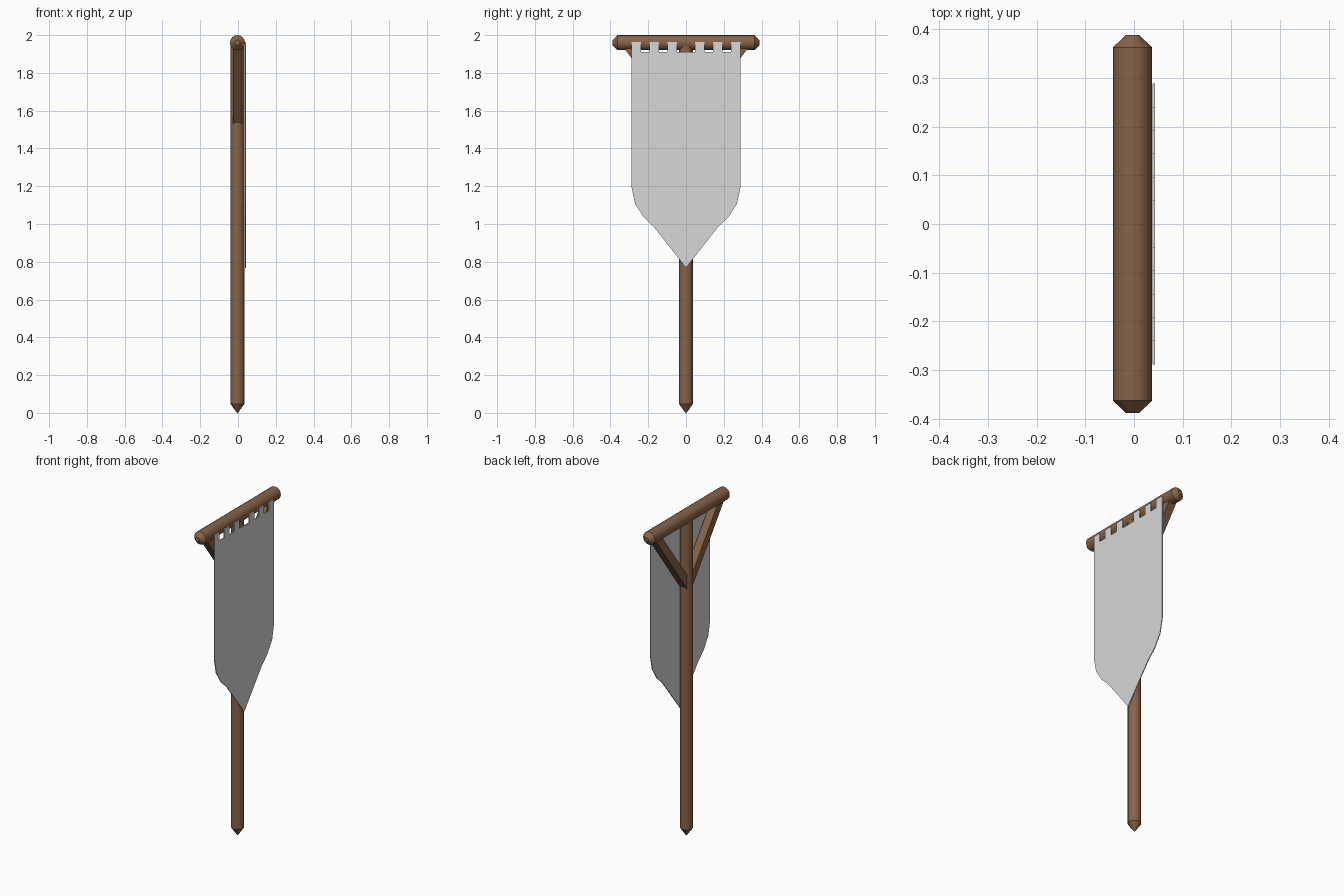
import bpy, bmesh, math
from mathutils import Matrix, Vector

if "Cube" in bpy.data.objects:
    bpy.data.objects.remove(bpy.data.objects["Cube"])


def material(name, rgb):
    m = bpy.data.materials.new(name)
    m.diffuse_color = (*rgb, 1)
    m.use_nodes = True
    m.node_tree.nodes["Principled BSDF"].inputs["Base Color"].default_value = m.diffuse_color
    return m


WOOD = material("brown wood", (0.245, 0.125, 0.063))
CLOTH = material("light grey cloth", (0.68, 0.68, 0.68))
CX = -0.003  # axis of the pole and bar


def finish(name, bm, mat, smooth=False):
    bmesh.ops.recalc_face_normals(bm, faces=bm.faces)
    me = bpy.data.meshes.new(name)
    bm.to_mesh(me)
    bm.free()
    me.materials.append(mat)
    ob = bpy.data.objects.new(name, me)
    bpy.context.collection.objects.link(ob)
    if smooth:
        bpy.ops.object.select_all(action='DESELECT')
        ob.select_set(True)
        bpy.context.view_layer.objects.active = ob
        bpy.ops.object.shade_smooth_by_angle(angle=math.radians(30))
    return ob


def turned(name, profile, matrix, sides=16):
    """Round timber from (radius, height) rings, closed at both ends."""
    bm = bmesh.new()
    rings = [[bm.verts.new((r * math.cos(2 * math.pi * i / sides),
                            r * math.sin(2 * math.pi * i / sides), z))
              for i in range(sides)] for r, z in profile]
    for a, b in zip(rings, rings[1:]):
        for i in range(sides):
            j = (i + 1) % sides
            bm.faces.new((a[i], a[j], b[j], b[i]))
    bm.faces.new(rings[0][::-1])
    bm.faces.new(rings[-1])
    bm.transform(matrix)
    return finish(name, bm, WOOD, True)


def plate(name, outline, x0, x1, mat):
    """Solid from a (y, z) outline extruded along x."""
    bm = bmesh.new()
    face = bm.faces.new([bm.verts.new((x0, y, z)) for y, z in outline])
    ext = bmesh.ops.extrude_face_region(bm, geom=[face])
    bmesh.ops.translate(bm, vec=Vector((x1 - x0, 0, 0)),
                        verts=[v for v in ext["geom"] if isinstance(v, bmesh.types.BMVert)])
    return finish(name, bm, mat)


# Pole with sharpened foot
turned("pole", [(0.003, 0), (0.037, 0.048), (0.037, 1.96)],
       Matrix.Translation((CX, 0, 0)))

# Crossbar with chamfered ends
turned("crossbar", [(0.014, -0.388), (0.04, -0.363), (0.04, 0.363), (0.014, 0.388)],
       Matrix.Translation((CX, 0, 1.96)) @ Matrix.Rotation(-math.pi / 2, 4, 'X'))

# Diagonal braces
for side, label in ((1, "left"), (-1, "right")):
    plate("brace_" + label,
          [(side * y, z) for y, z in ((0.02, 1.517), (0.335, 1.94), (0.272, 1.94), (0.02, 1.602))],
          CX - 0.024, CX + 0.024, WOOD)

# Banner: hanging tabs along the top, curved shoulders and a pointed tail
half = [(0, 0.768), (0.168, 0.982), (0.226, 1.038), (0.27, 1.108), (0.289, 1.198)]
for outer, inner in ((0.289, 0.239), (0.193, 0.144), (0.097, 0.048)):
    half += [(outer, 1.91), (outer, 1.963), (inner, 1.963), (inner, 1.91)]
half.remove((0.289, 1.91))
plate("banner", half + [(-y, z) for y, z in half[:0:-1]], 0.038, 0.043, CLOTH)
